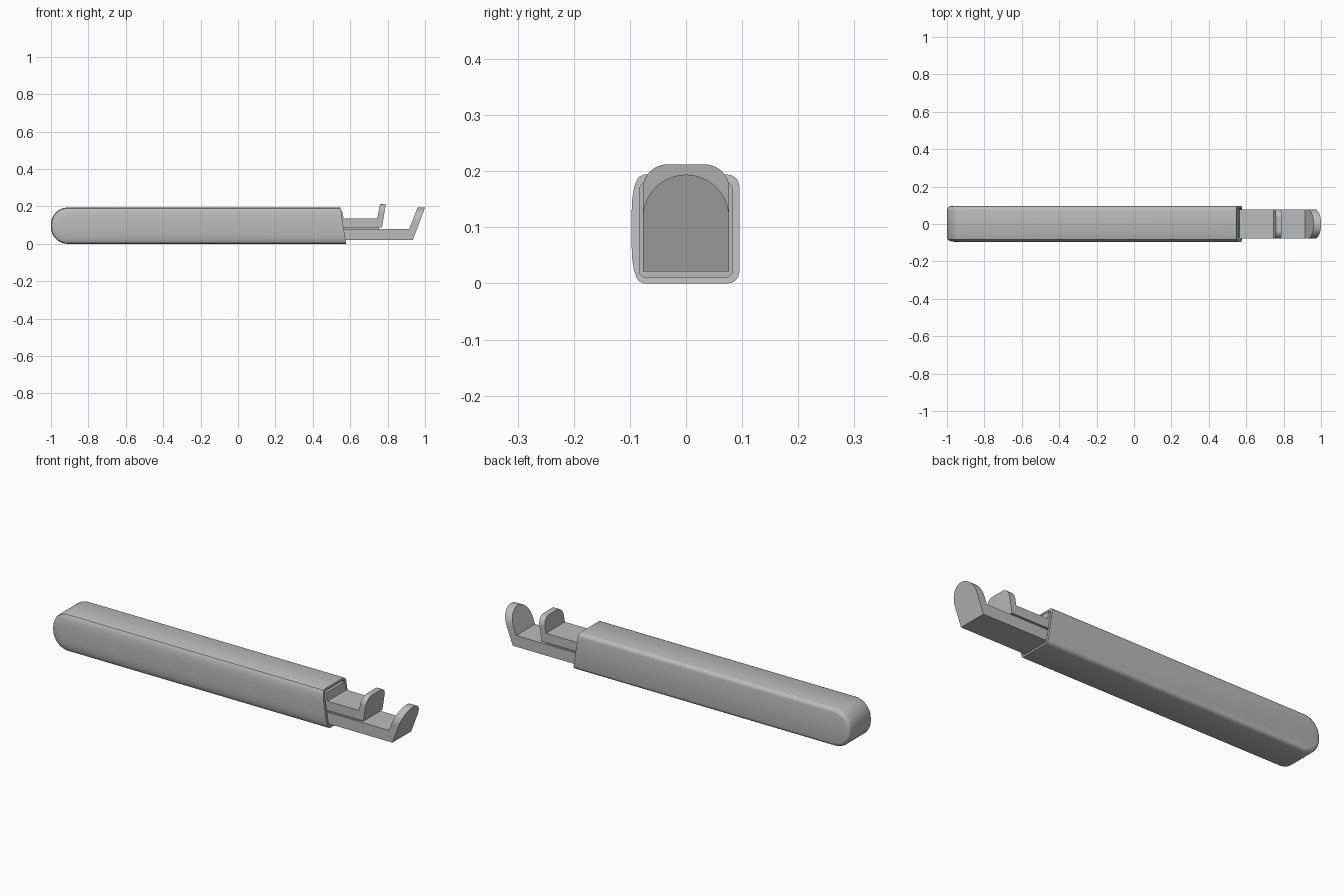
import bpy, bmesh, math

cube = bpy.data.objects.get("Cube")
if cube:
    bpy.data.objects.remove(cube, do_unlink=True)

grey = bpy.data.materials.new("plain grey")
grey.use_nodes = True
grey.diffuse_color = (0.5, 0.5, 0.5, 1)
grey.node_tree.nodes["Principled BSDF"].inputs["Base Color"].default_value = (0.5, 0.5, 0.5, 1)


def loft(name, rings):
    """Join matching rings of points and cap both ends."""
    bm = bmesh.new()
    loops = [[bm.verts.new(p) for p in ring] for ring in rings]
    n = len(loops[0])
    for a, b in zip(loops, loops[1:]):
        for i in range(n):
            j = (i + 1) % n
            bm.faces.new((a[i], a[j], b[j], b[i]))
    bm.faces.new(loops[0][::-1])
    bm.faces.new(loops[-1])
    bmesh.ops.recalc_face_normals(bm, faces=bm.faces)
    mesh = bpy.data.meshes.new(name)
    bm.to_mesh(mesh)
    bm.free()
    mesh.materials.append(grey)
    obj = bpy.data.objects.new(name, mesh)
    bpy.context.collection.objects.link(obj)
    return obj


def arc(cx, cz, r, start, end, steps=12):
    angles = [math.radians(start + (end - start) * i / steps) for i in range(steps + 1)]
    return [(cx + r * math.cos(a), cz + r * math.sin(a)) for a in angles]


def rounded_section(half, bottom, top, r_top, r_bottom=0):
    """Cross-section in y and z with rounded upper and lower corners."""
    pts = arc(half - r_top, top - r_top, r_top, 0, 90)
    pts += arc(r_top - half, top - r_top, r_top, 90, 180)[(1 if r_top == half else 0):]
    if r_bottom:
        pts += arc(r_bottom - half, bottom + r_bottom, r_bottom, 180, 270)
        pts += arc(half - r_bottom, bottom + r_bottom, r_bottom, 270, 360)
    else:
        pts += [(-half, bottom), (half, bottom)]
    return pts


def along_x(name, section, x0, x1):
    return loft(name, [[(x, y, z) for y, z in section] for x in (x0, x1)])


def along_y(name, profile, half):
    return loft(name, [[(x, y, z) for x, z in profile] for y in (-half, half)])


def cut(obj, cutter, operation):
    mod = obj.modifiers.new("cut", 'BOOLEAN')
    mod.operation = operation
    mod.solver = 'EXACT'
    mod.object = cutter
    bpy.context.view_layer.objects.active = obj
    bpy.ops.object.modifier_apply(modifier=mod.name)
    bpy.data.objects.remove(cutter, do_unlink=True)


def smooth(obj):
    bpy.ops.object.select_all(action='DESELECT')
    obj.select_set(True)
    bpy.context.view_layer.objects.active = obj
    bpy.ops.object.shade_smooth_by_angle(angle=math.radians(30))


# Handle: round-ended outline, softened toward both sides, slanted open end
HEIGHT, RADIUS = 0.194, 0.09


def handle_ring(y, inset):
    r = RADIUS - inset
    cx = RADIUS - 1
    pts = arc(cx, HEIGHT - RADIUS, r, 90, 180)
    pts += arc(cx, RADIUS, r, 180, 270)
    for z in (inset, HEIGHT - inset):
        pts.append((0.578 - 0.03 * z / HEIGHT, z))
    return [(x, y, z) for x, z in pts]


layers = [(-0.097, 0.07), (-0.096, 0.045), (-0.093, 0.025), (-0.089, 0.012),
          (-0.084, 0.004), (-0.075, 0), (0.075, 0), (0.083, 0.002),
          (0.089, 0.006), (0.093, 0.012), (0.095, 0.02)]
handle = loft("handle", [handle_ring(y, inset) for y, inset in layers])
cavity = along_x("cavity", rounded_section(0.083, 0.011, 0.183, 0.018, 0.012), 0.2, 0.7)
cut(handle, cavity, 'DIFFERENCE')
smooth(handle)

# Fixed lower jaw with a round, outward-leaning end
lower_jaw = along_y("lower_jaw", [(0.19, 0.021), (0.935, 0.021), (1.0, 0.194),
                                  (0.96, 0.194), (0.915, 0.079), (0.19, 0.079)], 0.077)
cut(lower_jaw, along_x("round_end", rounded_section(0.077, 0, 0.194, 0.077), 0, 1.2), 'INTERSECT')
smooth(lower_jaw)

# Sliding upper jaw with a short hook and a block at the mouth of the handle
upper_jaw = along_y("upper_jaw", [(0.19, 0.088), (0.77, 0.088), (0.79, 0.212), (0.759, 0.212),
                                  (0.745, 0.136), (0.565, 0.136), (0.556, 0.176), (0.19, 0.176)], 0.077)
cut(upper_jaw, along_x("hook_end", rounded_section(0.077, 0, 0.212, 0.043), 0, 1.2), 'INTERSECT')
smooth(upper_jaw)

# Narrow rail between the two jaws
rail = along_y("slide_rail", [(0.22, 0.075), (0.755, 0.075), (0.755, 0.092), (0.22, 0.092)], 0.068)
